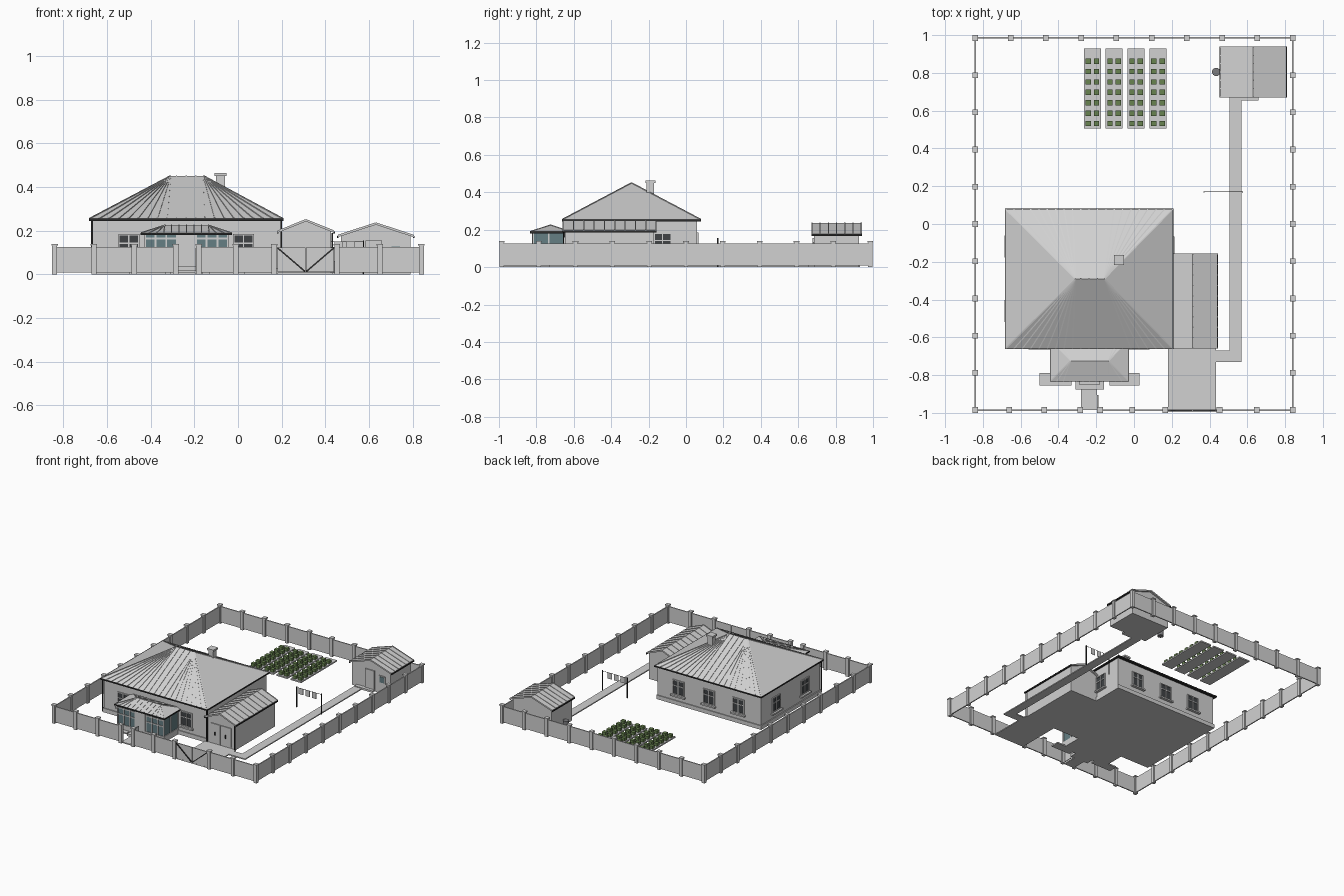
import bpy, bmesh, math
from mathutils import Vector, Matrix

if "Cube" in bpy.data.objects:
    bpy.data.objects.remove(bpy.data.objects["Cube"])


def mat(name, r, g, b):
    m = bpy.data.materials.new(name)
    m.diffuse_color = (r, g, b, 1)
    m.use_nodes = True
    m.node_tree.nodes["Principled BSDF"].inputs["Base Color"].default_value = m.diffuse_color
    return m


GREY = mat("pale_grey", 0.64, 0.64, 0.64)
DARK = mat("dark_trim", 0.025, 0.025, 0.025)
PANE = mat("window_pane", 0.05, 0.055, 0.06)
GLASS = mat("teal_glass", 0.13, 0.21, 0.23)
GREEN = mat("plant_green", 0.14, 0.23, 0.08)
STEEL = mat("barrel_grey", 0.2, 0.2, 0.21)


def finish(name, bm, m):
    bmesh.ops.recalc_face_normals(bm, faces=bm.faces)
    me = bpy.data.meshes.new(name)
    bm.to_mesh(me)
    bm.free()
    me.materials.append(m)
    ob = bpy.data.objects.new(name, me)
    bpy.context.collection.objects.link(ob)
    return ob


def boxes(name, m, items, world=Matrix()):
    """One object from boxes given as (x0, x1, y0, y1, z0, z1)."""
    bm = bmesh.new()
    for x0, x1, y0, y1, z0, z1 in items:
        t = Matrix.Translation(((x0 + x1) / 2, (y0 + y1) / 2, (z0 + z1) / 2))
        s = Matrix.Diagonal((x1 - x0, y1 - y0, z1 - z0, 1))
        bmesh.ops.create_cube(bm, size=1, matrix=world @ t @ s)
    return finish(name, bm, m)


def bars(name, m, pairs, w):
    """One object from square bars running between pairs of points."""
    bm = bmesh.new()
    for p, q in pairs:
        p, q = Vector(p), Vector(q)
        r = (q - p).to_track_quat('Z', 'Y').to_matrix().to_4x4()
        s = Matrix.Diagonal((w, w, (q - p).length, 1))
        bmesh.ops.create_cube(bm, size=1, matrix=Matrix.Translation((p + q) / 2) @ r @ s)
    return finish(name, bm, m)


def prism(name, m, pts, y0, y1):
    """Profile in x, z pushed from y0 to y1."""
    bm = bmesh.new()
    a = [bm.verts.new((x, y0, z)) for x, z in pts]
    b = [bm.verts.new((x, y1, z)) for x, z in pts]
    bm.faces.new(a)
    bm.faces.new(b)
    for i in range(len(pts)):
        j = (i + 1) % len(pts)
        bm.faces.new((a[i], a[j], b[j], b[i]))
    return finish(name, bm, m)


def hip_roof(name, x0, x1, y0, y1, z0, z1, r0, r1, ribs, w):
    """Hipped roof with fanned ribs on front and back and a dark eave."""
    ry = (y0 + y1) / 2
    bm = bmesh.new()
    a, b, c, d = [bm.verts.new((x, y, z0)) for x, y in ((x0, y0), (x1, y0), (x1, y1), (x0, y1))]
    e, f = bm.verts.new((r0, ry, z1)), bm.verts.new((r1, ry, z1))
    for face in ((a, b, c, d), (a, b, f, e), (c, d, e, f), (b, c, f), (d, a, e)):
        bm.faces.new(face)
    finish(name, bm, GREY)
    lines = []
    for i in range(ribs + 1):
        x = x0 + (x1 - x0) * i / ribs
        for y in (y0, y1):
            lines.append(((x, y, z0), (min(max(x, r0), r1), ry, z1)))
    bars(name + "_ribs", GREY, lines, w)
    boxes(name + "_eave", DARK, [(x0 - .003, x1 + .003, y0 - .003, y1 + .003, z0 - .01, z0)])


def gable_house(name, x0, x1, y0, y1, eave, ridge, lip, ribs):
    """Walls with a gabled slab roof, ridge along y, and cross ribs."""
    xm, t = (x0 + x1) / 2, 0.008
    a, b = x0 + lip, x1 - lip
    za = eave + (ridge - eave) * lip / (xm - x0) - t
    prism(name + "_walls", GREY, [(a, 0), (b, 0), (b, za), (xm, ridge - t), (a, za)], y0 + lip, y1 - lip)
    prism(name + "_roof", GREY, [(x0, eave - t), (xm, ridge - t), (x1, eave - t),
                                 (x1, eave), (xm, ridge), (x0, eave)], y0, y1)
    lines = []
    for i in range(ribs + 1):
        y = y0 + .003 + (y1 - y0 - .006) * i / ribs
        lines += [((x, y, eave), (xm, y, ridge)) for x in (x0, x1)]
    bars(name + "_roof_ribs", GREY, lines, 0.006)
    boxes(name + "_gutters", DARK, [(x - .004, x + .004, y0, y1, eave - .012, eave - .002) for x in (x0, x1)])


def window(name, x, y, angle):
    """Two by two panes, frame and sill; local front faces -y."""
    w = Matrix.Translation((x, y, 0)) @ Matrix.Rotation(math.radians(angle), 4, 'Z')
    boxes(name + "_panes", PANE, [(-.043, .043, -.003, .002, .078, .18)], w)
    frame = [(a - .003, a + .003, -.007, .002, .074, .184) for a in (-.045, 0, .045)]
    frame += [(-.045, .045, -.007, .002, z - .003, z + .003) for z in (.077, .142, .181)]
    boxes(name + "_frame", GREY, frame, w)
    boxes(name + "_sill", GREY, [(-.058, .058, -.02, .002, .062, .073)], w)


# Main house
boxes("house_walls", GREY, [(-.665, .195, -.645, .06, 0, .25)])
boxes("house_plinth", GREY, [(-.672, .2, -.652, .067, 0, .03)])
hip_roof("house_roof", -.68, .205, -.66, .078, .255, .45, -.31, -.157, 20, .006)
boxes("chimney", GREY, [(-.1, -.06, -.21, -.17, .33, .455), (-.107, -.053, -.217, -.163, .45, .463)])
boxes("downpipes", DARK, [(x - .004, x + .004, y - .004, y + .004, .01, .25)
                          for x, y in ((-.669, -.652), (.198, -.652))]
      + [(.428, .434, -.657, -.651, .01, .19)])
for i, x in enumerate((-.5, .025)):
    window("front_window_%d" % i, x, -.645, 0)
for i, x in enumerate((-.48, -.235, .02)):
    window("back_window_%d" % i, x, .06, 180)
for i, y in enumerate((-.12, -.46)):
    window("left_window_%d" % i, -.665, y, -90)
window("right_window", .195, -.125, 90)

# Glazed veranda
boxes("veranda_base", GREY, [(-.43, -.042, -.822, -.64, 0, .045)])
boxes("veranda_glass", GLASS, [(-.425, -.047, -.817, -.64, .045, .182)])
frame = [(x - .004, x + .004, -.822, -.814, .045, .182)
         for x in (-.426, -.378, -.328, -.28, -.192, -.144, -.094, -.046)]
frame += [(x - .004, x + .004, y - .004, y + .004, .045, .182)
          for x in (-.426, -.046) for y in (-.735, -.65)]
frame += [(-.43, -.042, -.822, -.814, z, z + .008) for z in (.115, .16)]
boxes("veranda_frame", GREY, frame)
boxes("veranda_door", GREY, [(-.277, -.195, -.824, -.81, .045, .182)])
hip_roof("veranda_roof", -.443, -.03, -.832, -.618, .19, .225, -.335, -.135, 12, .005)
boxes("veranda_steps", GREY, [(-.31, -.16, -.875, -.82, 0, .018), (-.29, -.18, -.85, -.82, .018, .036)])

# Garage with doors
gable_house("garage", .182, .44, -.66, -.157, .198, .25, .013, 9)
boxes("garage_doors", GREY, [(.225, .309, -.653, -.645, .015, .16), (.313, .397, -.653, -.645, .015, .16)])
boxes("garage_handles", DARK, [(x - .004, x + .004, -.659, -.652, .075, .1) for x in (.265, .355)])

# Shed with door, window and barrel
gable_house("shed", .457, .805, .67, .94, .178, .235, .014, 6)
boxes("shed_door", GREY, [(.585, .66, .676, .686, .015, .155)])
boxes("shed_step", GREY, [(.51, .66, .655, .69, 0, .014)])
boxes("shed_window_frame", GREY, [(.697, .747, .678, .686, .078, .133)])
boxes("shed_window_glass", GLASS, [(.703, .741, .675, .684, .084, .127)])
bm = bmesh.new()
bmesh.ops.create_cone(bm, cap_ends=True, segments=16, radius1=.022, radius2=.022, depth=.06,
                      matrix=Matrix.Translation((.435, .805, .03)))
finish("barrel", bm, STEEL)

# Paving
boxes("driveway", GREY, [(.18, .435, -.985, -.645, 0, .008)])
boxes("garden_path", GREY, [(.435, .505, -.73, -.67, 0, .008), (.505, .57, -.73, .67, 0, .008)])
boxes("entry_path", GREY, [(-.28, -.195, -.985, -.87, 0, .008)])
boxes("front_beds", GREY, [(-.5, -.33, -.855, -.79, 0, .01), (-.13, .03, -.855, -.79, 0, .01)])

# Vegetable beds
rows = (-.22, -.105, .011, .127)
boxes("vegetable_beds", GREY, [(x - .045, x + .045, .505, .93, 0, .01) for x in rows])
bm = bmesh.new()
for x in rows:
    for dx in (-.022, .022):
        for k in range(7):
            t = Matrix.Translation((x + dx, .532 + k * .055, .02))
            bmesh.ops.create_cube(bm, size=1, matrix=t @ Matrix.Diagonal((.028, .028, .024, 1)))
finish("vegetable_plants", bm, GREEN)

# Washing line
boxes("line_posts", DARK, [(x - .003, x + .003, .167, .173, 0, .155) for x in (.37, .575)])
bars("line_wire", DARK, [((.37, .17, .15), (.575, .17, .15))], .002)
boxes("washing", GREY, [(x - .018, x + .018, .1685, .1715, .105, .15) for x in (.405, .46, .515)])

# Fence: panels between posts, with openings at the front
X, Y = .84, .985
xs = [-X + 2 * X * i / 9 for i in range(10)]
ys = [-Y + 2 * Y * i / 10 for i in range(11)]
front = (-X, -.66, -.475, -.285, -.18, -.01, .165, .453, .65, X)
spots = [(x, Y) for x in xs] + [(x, -Y) for x in front] + [(s * X, y) for s in (-1, 1) for y in ys[1:-1]]
h = .012
boxes("fence_posts", GREY, [(x - h, x + h, y - h, y + h, .0, .132) for x, y in spots])
boxes("fence_post_caps", GREY, [(x - .015, x + .015, y - .015, y + .015, .132, .14) for x, y in spots])
panels = [(s * X - .004, s * X + .004, -Y, Y, .008, .126) for s in (-1, 1)]
panels += [(-X, X, Y - .004, Y + .004, .008, .126)]
panels += [(a, b, -Y - .004, -Y + .004, .008, .126) for a, b in ((-X, -.285), (-.18, .165), (.453, X))]
boxes("fence_panels", GREY, panels)

# Double gate with braces, and an open entry gate
boxes("gate_leaves", GREY, [(.18, .308, -.988, -.982, .01, .124), (.312, .44, -.988, -.982, .01, .124)])
bars("gate_braces", DARK, [((x, -.99, .122), (.31 + s * .003, -.99, .013)) for x, s in ((.18, -1), (.44, 1))], .007)
boxes("entry_gate", GREY, [(-.195, -.189, -.975, -.905, .012, .12)])
